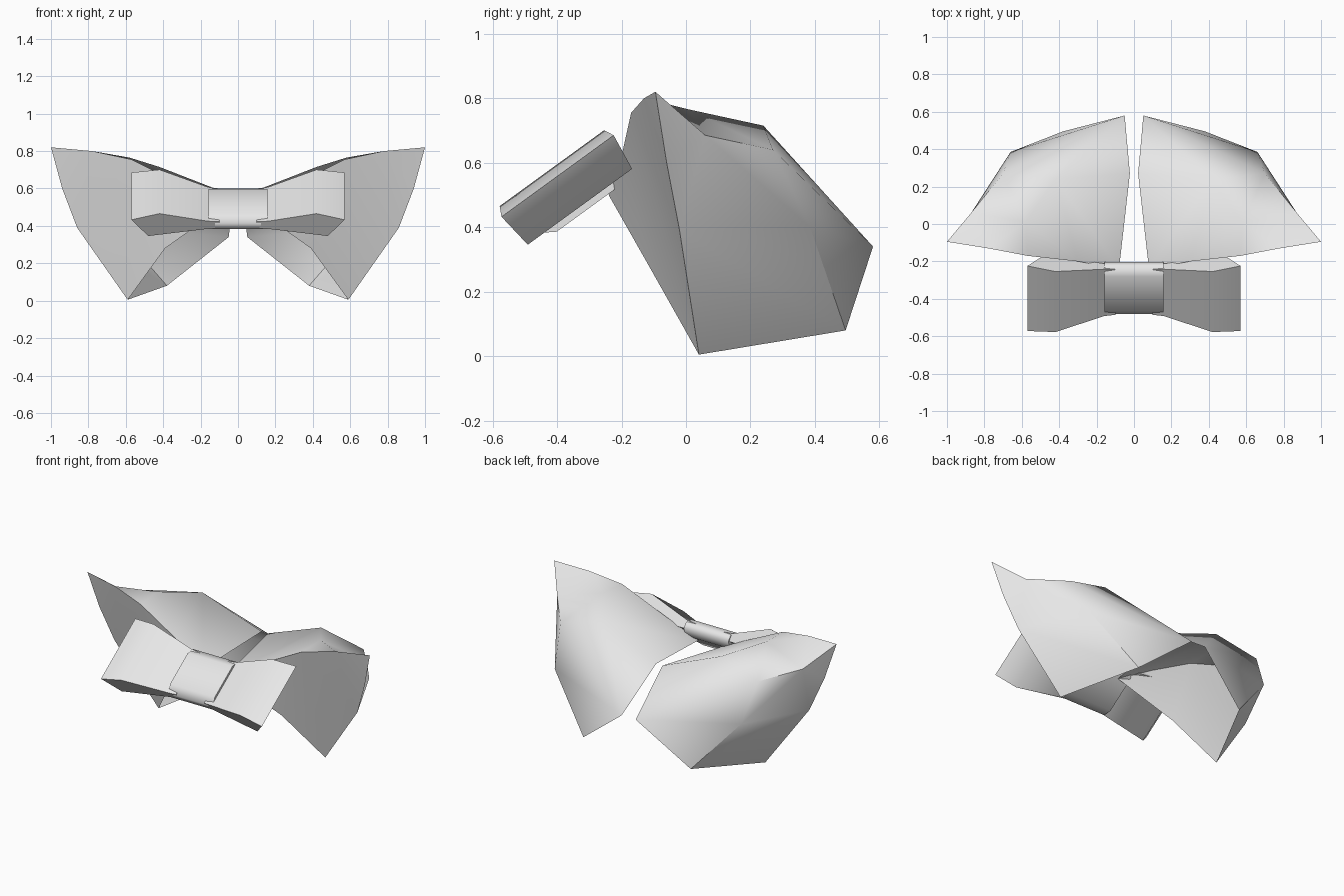
import bpy, bmesh, math
from mathutils import Matrix, Vector

cube = bpy.data.objects.get("Cube")
if cube:
    bpy.data.objects.remove(cube, do_unlink=True)

cloth = bpy.data.materials.new("light grey cloth")
cloth.use_nodes = True
cloth.diffuse_color = (0.8, 0.8, 0.8, 1)
cloth.node_tree.nodes["Principled BSDF"].inputs["Base Color"].default_value = (0.8, 0.8, 0.8, 1)


def finish(name, bm, mirrored, angle):
    """Turn a bmesh into a smooth shaded object, mirrored across x if asked."""
    bmesh.ops.recalc_face_normals(bm, faces=bm.faces[:])
    mesh = bpy.data.meshes.new(name)
    bm.to_mesh(mesh)
    bm.free()
    mesh.materials.append(cloth)
    obj = bpy.data.objects.new(name, mesh)
    bpy.context.collection.objects.link(obj)
    bpy.ops.object.select_all(action='DESELECT')
    obj.select_set(True)
    bpy.context.view_layer.objects.active = obj
    bpy.ops.object.shade_smooth_by_angle(angle=math.radians(angle))
    if mirrored:
        mod = obj.modifiers.new("other_side", 'MIRROR')
        mod.use_mirror_merge = False
    return obj


def loft(bm, rings):
    """Skin closed rings of equal length and cap both ends."""
    loops = [[bm.verts.new(p) for p in ring] for ring in rings]
    for a, b in zip(loops, loops[1:]):
        for i in range(len(a)):
            j = (i + 1) % len(a)
            bm.faces.new((a[i], a[j], b[j], b[i]))
    bm.faces.new(loops[0])
    bm.faces.new(loops[-1])


# Collar: one folded sheet, open underneath
points = {
    "neck_front": (0.08, -0.24, 0.50), "neck_side": (0.022, 0.27, 0.56),
    "neck_back": (0.05, 0.58, 0.34), "fold_inner": (0.30, -0.20, 0.62),
    "fold_mid": (0.57, -0.17, 0.755), "fold_outer": (0.78, -0.13, 0.80),
    "tip": (1.0, -0.095, 0.82), "rim_high": (0.94, -0.06, 0.60),
    "rim_low": (0.86, -0.02, 0.39), "front_low": (0.59, 0.04, 0.005),
    "lapel": (0.39, -0.115, 0.28), "back_low": (0.38, 0.495, 0.08),
    "side_mid": (0.66, 0.385, 0.40), "side_high": (0.70, 0.27, 0.64),
    "top_out": (0.87, 0.06, 0.685), "top_mid": (0.58, 0.01, 0.765),
    "top_back": (0.42, 0.24, 0.715),
}
panels = [
    # top
    "neck_front neck_side top_back fold_inner", "fold_inner top_back top_mid fold_mid",
    "fold_mid top_mid fold_outer", "fold_outer top_mid top_out tip",
    "top_mid top_back side_high top_out",
    # back
    "neck_side neck_back top_back", "top_back neck_back side_high",
    "side_high neck_back side_mid", "side_mid neck_back back_low",
    # outer side
    "tip top_out rim_high", "top_out rim_low rim_high",
    "top_out side_high side_mid rim_low", "rim_low side_mid back_low front_low",
    # front
    "neck_front fold_inner lapel", "fold_inner fold_mid lapel",
    "fold_mid front_low lapel", "fold_mid fold_outer rim_low front_low",
    "fold_outer rim_high rim_low", "fold_outer tip rim_high",
]
bm = bmesh.new()
verts = {key: bm.verts.new(co) for key, co in points.items()}
for panel in panels:
    bm.faces.new([verts[key] for key in panel.split()])
finish("collar", bm, True, 50)

# Frame of the tilted bow: x across, y along the ribbon width, z through it
tilt = Matrix.Translation((0, -0.37, 0.52)) @ Matrix.Rotation(math.radians(36), 4, 'X')


# Bow loops: a pillow profile in x and thickness, spread over the ribbon width
def loop_ring(side):
    profile = [(0.10, 0.15, -0.01), (0.16, 0.155, -0.005), (0.42, 0.20, 0.078),
               (0.57, 0.215, 0.048), (0.48, 0.20, -0.07), (0.16, 0.155, -0.055),
               (0.10, 0.15, -0.05)]
    return [tilt @ Vector((x, side * half, thick)) for x, half, thick in profile]


bm = bmesh.new()
loft(bm, [loop_ring(-1), loop_ring(1)])
finish("bow_loops", bm, True, 70)


# Knot: rounded band around the middle
def knot_ring(x):
    corners = [(0.158, 0.02), (0.11, 0.05), (-0.11, 0.05), (-0.158, 0.02),
               (-0.158, -0.02), (-0.11, -0.05), (0.11, -0.05), (0.158, -0.02)]
    return [tilt @ Vector((x, 0.006 + u, -0.04 + v)) for u, v in corners]


bm = bmesh.new()
loft(bm, [knot_ring(-0.158), knot_ring(0.158)])
finish("bow_knot", bm, False, 60)
